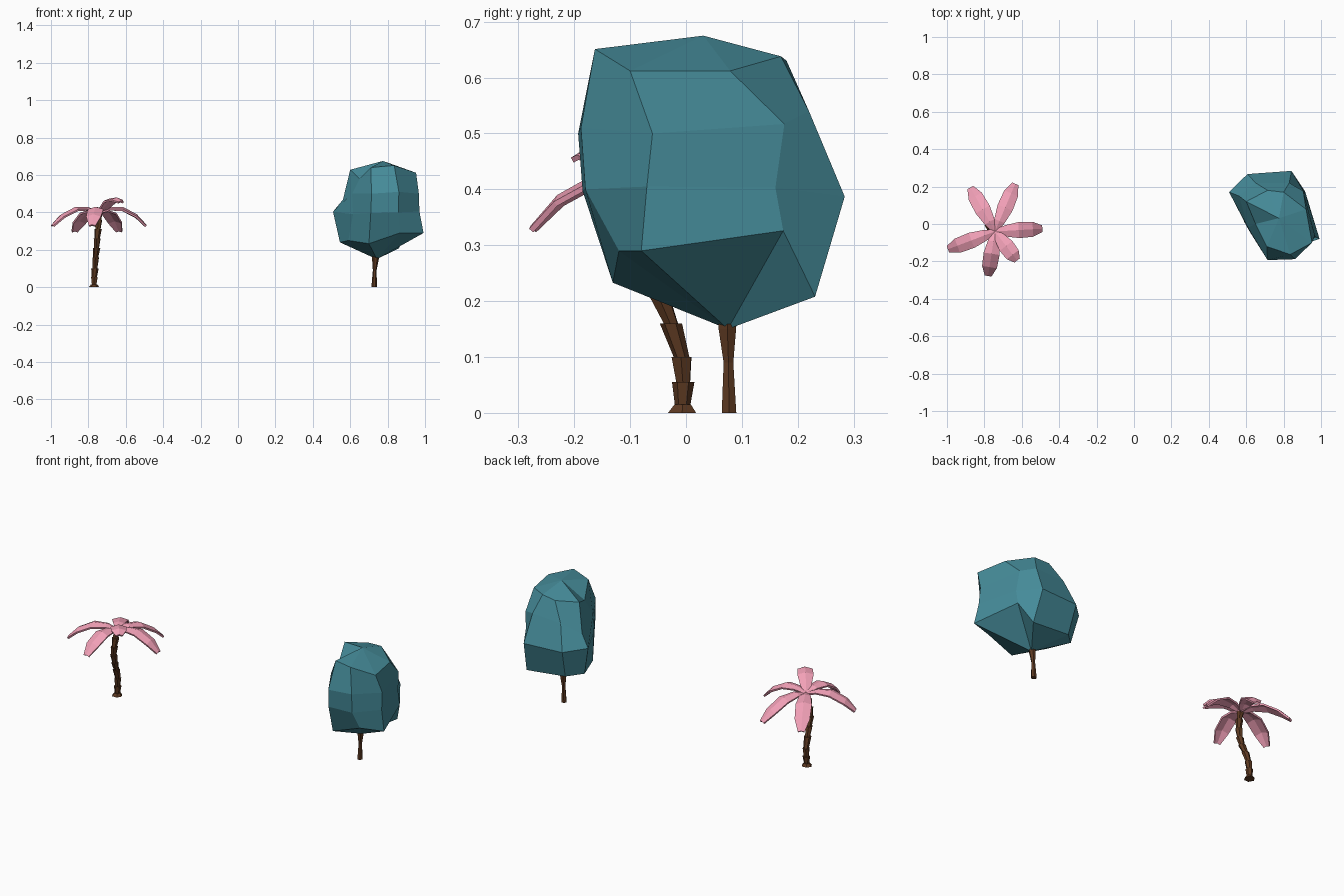
import bpy, math
from mathutils import Vector

if "Cube" in bpy.data.objects:
    bpy.data.objects.remove(bpy.data.objects["Cube"])


def material(name, rgb):
    m = bpy.data.materials.new(name)
    m.diffuse_color = (*rgb, 1)
    m.use_nodes = True
    m.node_tree.nodes["Principled BSDF"].inputs["Base Color"].default_value = m.diffuse_color
    return m


BARK = material("bark", (0.11, 0.042, 0.016))
PINK = material("pink_leaf", (0.88, 0.35, 0.47))
TEAL = material("teal_leaf", (0.06, 0.26, 0.32))


def add_mesh(name, verts, faces, mat):
    me = bpy.data.meshes.new(name)
    me.from_pydata([tuple(v) for v in verts], [], faces)
    me.materials.append(mat)
    ob = bpy.data.objects.new(name, me)
    bpy.context.collection.objects.link(ob)
    return ob


def tube(rings, n, verts, faces, twist=0.0):
    """Append a closed n-sided tube through (centre, radius) rings."""
    s = len(verts)
    for c, r in rings:
        for k in range(n):
            a = math.tau * k / n + twist
            verts.append(Vector(c) + Vector((r * math.cos(a), r * math.sin(a), 0)))
    for i in range(len(rings) - 1):
        for k in range(n):
            a, b = s + i * n + k, s + i * n + (k + 1) % n
            faces.append((a, b, b + n, a + n))
    faces.append(tuple(reversed(range(s, s + n))))
    faces.append(tuple(range(len(verts) - n, len(verts))))


# Palm trunk: stacked flared segments along a bent path
path = [(-.770, -.007, 0), (-.769, -.006, .015), (-.768, -.005, .055), (-.765, -.008, .10),
        (-.761, -.027, .16), (-.756, -.048, .21), (-.753, -.062, .26), (-.748, -.064, .31),
        (-.745, -.057, .36), (-.743, -.043, .405)]
verts, faces = [], []
for i in range(len(path) - 1):
    low, high = (.029, .017) if i == 0 else (.014, .020)
    tube([(path[i], low), (path[i + 1], high)], 6, verts, faces, i * .5)
add_mesh("palm_trunk", verts, faces, BARK)

# Palm fronds: folded, drooping blades (tip x, tip y, spine heights)
HUB = Vector((-.743, -.040))
STEPS = (0, .22, .5, .8, 1)
HALF_WIDTHS = (.012, .030, .043, .040, .018)
droop = (.405, .428, .430, .390, .335)
low = (.405, .420, .410, .360, .305)
high = (.405, .435, .475, .480, .462)
fronds = [(-.49, -.025, droop), (-.635, .215, low), (-.875, .195, low),
          (-.995, -.135, droop), (-.78, -.278, droop), (-.625, -.195, high)]
for i, (tx, ty, heights) in enumerate(fronds):
    tip = Vector((tx, ty))
    d = (tip - HUB).normalized()
    side = Vector((-d.y, d.x))
    verts, faces = [], []
    for t, w, h in zip(STEPS, HALF_WIDTHS, heights):
        p = HUB.lerp(tip, t)
        for s in (-1, 0, 1):
            q = p + side * w * s
            verts.append((q.x, q.y, h - .3 * w * abs(s)))
    for j in range(len(STEPS) - 1):
        for k in (0, 1):
            a = j * 3 + k
            faces.append((a, a + 3, a + 4, a + 1))
    # normals must face up for a downward thickness
    faces = [tuple(reversed(f)) for f in faces] if (
        (Vector(verts[3]) - Vector(verts[0])).cross(Vector(verts[1]) - Vector(verts[0])).z < 0) else faces
    ob = add_mesh(f"palm_frond_{i + 1}", verts, faces, PINK)
    mod = ob.modifiers.new("thickness", "SOLIDIFY")
    mod.thickness = .01
    mod.offset = -1

# Round tree trunk: waisted post
verts, faces = [], []
tube([((.728, .077, 0), .015), ((.731, .076, .09), .010),
      ((.735, .074, .15), .018), ((.738, .074, .2), .022)], 6, verts, faces)
add_mesh("round_tree_trunk", verts, faces, BARK)

# Round tree crown: eight faceted columns, bottom to top, closed by two poles
columns = [
    ((.992, -.08, .29), (.970, -.07, .405), (.967, -.06, .50), (.952, -.10, .612)),
    ((.915, .174, .326), (.915, .16, .403), (.905, .176, .517), (.92, .079, .612)),
    ((.860, .231, .208), (.842, .284, .387), (.83, .22, .54), (.80, .17, .638)),
    ((.620, .22, .23), (.607, .267, .39), (.65, .22, .53), (.714, .18, .63)),
    ((.545, .15, .24), (.508, .171, .404), (.561, .15, .468), (.60, .12, .628)),
    ((.590, .01, .25), (.615, -.035, .39), (.61, -.02, .50), (.65, .0, .58)),
    ((.700, -.131, .233), (.71, -.185, .397), (.714, -.193, .50), (.71, -.12, .64)),
    ((.865, -.12, .29), (.857, -.18, .40), (.86, -.188, .51), (.835, -.163, .651)),
]
n = len(columns)
verts = [col[r] for r in range(4) for col in columns] + [(.742, .075, .15), (.775, .031, .675)]
faces = []
for k in range(n):
    m = (k + 1) % n
    for r in range(3):
        faces.append((r * n + k, r * n + m, r * n + n + m, r * n + n + k))
    faces.append((4 * n, m, k))
    faces.append((4 * n + 1, 3 * n + k, 3 * n + m))
add_mesh("round_tree_crown", verts, faces, TEAL)
